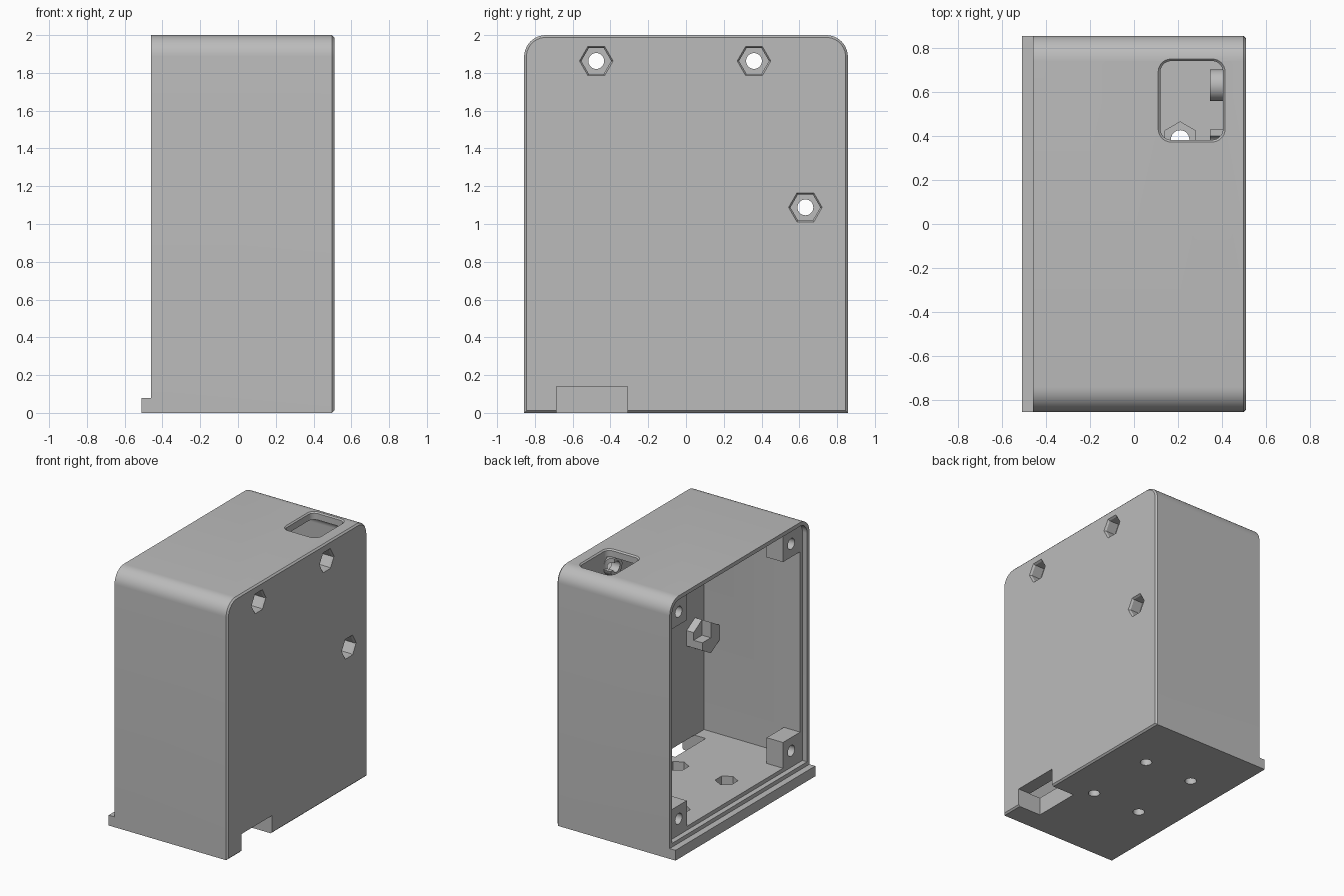
import bpy, bmesh, math
from mathutils import Vector

if "Cube" in bpy.data.objects:
    bpy.data.objects.remove(bpy.data.objects["Cube"], do_unlink=True)

grey = bpy.data.materials.new("plain grey")
grey.use_nodes = True
grey.diffuse_color = (0.5, 0.5, 0.5, 1)
grey.node_tree.nodes["Principled BSDF"].inputs["Base Color"].default_value = (0.5, 0.5, 0.5, 1)


def ngon(n, r, cu, cv, turn=0.0):
    """Regular polygon as a 2D profile."""
    step = math.tau / n
    return [(cu + r * math.cos(i * step + turn), cv + r * math.sin(i * step + turn)) for i in range(n)]


def rounded(u0, u1, v0, v1, r_low, r_high, steps=10):
    """Rectangle profile with separate radii for lower and upper corners."""
    pts = []
    corners = [(u1, v0, -1, 1, r_low, 3), (u1, v1, -1, -1, r_high, 0),
               (u0, v1, 1, -1, r_high, 1), (u0, v0, 1, 1, r_low, 2)]
    for u, v, su, sv, r, quarter in corners:
        if r == 0:
            pts.append((u, v))
            continue
        for i in range(steps + 1):
            a = (quarter + i / steps) * math.pi / 2
            pts.append((u + su * r + r * math.cos(a), v + sv * r + r * math.sin(a)))
    return pts


def prism(name, axis, start, end, pts, end_pts=None):
    """Extrude a profile along x (profile in y, z) or z (profile in x, y)."""
    def place(p, w):
        return Vector((w, *p)) if axis == "x" else Vector((*p, w))
    bm = bmesh.new()
    a = [bm.verts.new(place(p, start)) for p in pts]
    b = [bm.verts.new(place(p, end)) for p in (end_pts or pts)]
    bm.faces.new(a)
    bm.faces.new(b)
    for i in range(len(a)):
        j = (i + 1) % len(a)
        bm.faces.new((a[i], a[j], b[j], b[i]))
    bmesh.ops.recalc_face_normals(bm, faces=bm.faces)
    mesh = bpy.data.meshes.new(name)
    bm.to_mesh(mesh)
    bm.free()
    mesh.materials.append(grey)
    ob = bpy.data.objects.new(name, mesh)
    bpy.context.collection.objects.link(ob)
    return ob


def combine(target, other, operation):
    """Apply a boolean and discard the helper."""
    mod = target.modifiers.new(operation, "BOOLEAN")
    mod.operation, mod.solver, mod.object = operation, "EXACT", other
    bpy.context.view_layer.objects.active = target
    bpy.ops.object.modifier_apply(modifier=mod.name)
    bpy.data.objects.remove(other, do_unlink=True)


def rect(u0, u1, v0, v1):
    return rounded(u0, u1, v0, v1, 0, 0)


# Outer shell, with a chamfer round the closed side
W = 0.857
case = prism("enclosure", "x", -0.46, 0.51, rounded(-W, W, 0, 2, 0, 0.115))
bm = bmesh.new()
bm.from_mesh(case.data)
rim = [e for e in bm.edges if all(v.co.x > 0.5 for v in e.verts)]
bmesh.ops.bevel(bm, geom=rim, offset=0.012, segments=1, affect="EDGES")
bm.to_mesh(case.data)
bm.free()

# Foot lip under the open side
combine(case, prism("foot_lip", "x", -0.51, -0.40, rect(-W, W, 0, 0.08)), "UNION")

# Cavity and the shallow seat for a lid
combine(case, prism("cavity", "x", -0.6, 0.405, rounded(-0.8, 0.8, 0.14, 1.94, 0, 0.06)), "DIFFERENCE")
combine(case, prism("lid_seat", "x", -0.6, -0.42, rounded(-0.828, 0.828, 0.11, 1.97, 0, 0.085)), "DIFFERENCE")

# Corner posts for the lid screws
for side in (-1, 1):
    for z, z0, z1 in ((0.237, 0.12, 0.34), (1.843, 1.74, 1.96)):
        y0, y1 = sorted((side * 0.59, side * 0.82))
        combine(case, prism("corner_post", "x", -0.42, -0.28, rect(y0, y1, z0, z1)), "UNION")
        combine(case, prism("post_hole", "x", -0.5, -0.3, ngon(24, 0.042, side * 0.69, z)), "DIFFERENCE")

# Standoffs with through holes and flared hexagonal nut pockets
for y, z in ((-0.475, 1.863), (0.36, 1.863), (0.632, 1.088)):
    combine(case, prism("standoff", "x", 0.345, 0.43, ngon(32, 0.072, y, z)), "UNION")
    combine(case, prism("screw_hole", "x", 0.3, 0.6, ngon(32, 0.042, y, z)), "DIFFERENCE")
    combine(case, prism("nut_pocket", "x", 0.415, 0.53, ngon(6, 0.079, y, z)), "DIFFERENCE")
    combine(case, prism("nut_flare", "x", 0.495, 0.525, ngon(6, 0.078, y, z),
                        ngon(6, 0.1, y, z)), "DIFFERENCE")

# Notched board rest on the inner wall
rest = prism("board_rest", "x", 0.27, 0.43, ngon(6, 0.12, -0.69, 0.93, math.pi / 6))
combine(rest, prism("rest_notch", "x", 0.2, 0.345, rect(-0.69, -0.5, 0.93, 1.1)), "DIFFERENCE")
combine(case, rest, "UNION")

# Mounting holes and nut pockets in the floor
for x in (-0.21, 0.21):
    for y in (-0.197, 0.385):
        combine(case, prism("floor_hole", "z", -0.1, 0.2, ngon(24, 0.042, x, y)), "DIFFERENCE")
        combine(case, prism("floor_pocket", "z", 0.06, 0.2, ngon(6, 0.08, x, y, math.pi / 6)), "DIFFERENCE")

# Cable notch through the closed wall and the floor
combine(case, prism("cable_notch", "x", 0.31, 0.6, rect(-0.685, -0.31, -0.1, 0.141)), "DIFFERENCE")

# Window in the roof with a chamfered edge
inner = rounded(0.12, 0.405, 0.383, 0.742, 0.05, 0.05)
outer = rounded(0.1, 0.425, 0.363, 0.762, 0.07, 0.07)
combine(case, prism("window", "z", 1.85, 2.1, inner), "DIFFERENCE")
combine(case, prism("window_chamfer", "z", 1.99, 2.01, inner, outer), "DIFFERENCE")

bpy.ops.object.select_all(action="DESELECT")
case.select_set(True)
bpy.context.view_layer.objects.active = case
bpy.ops.object.shade_smooth_by_angle(angle=math.radians(25))
